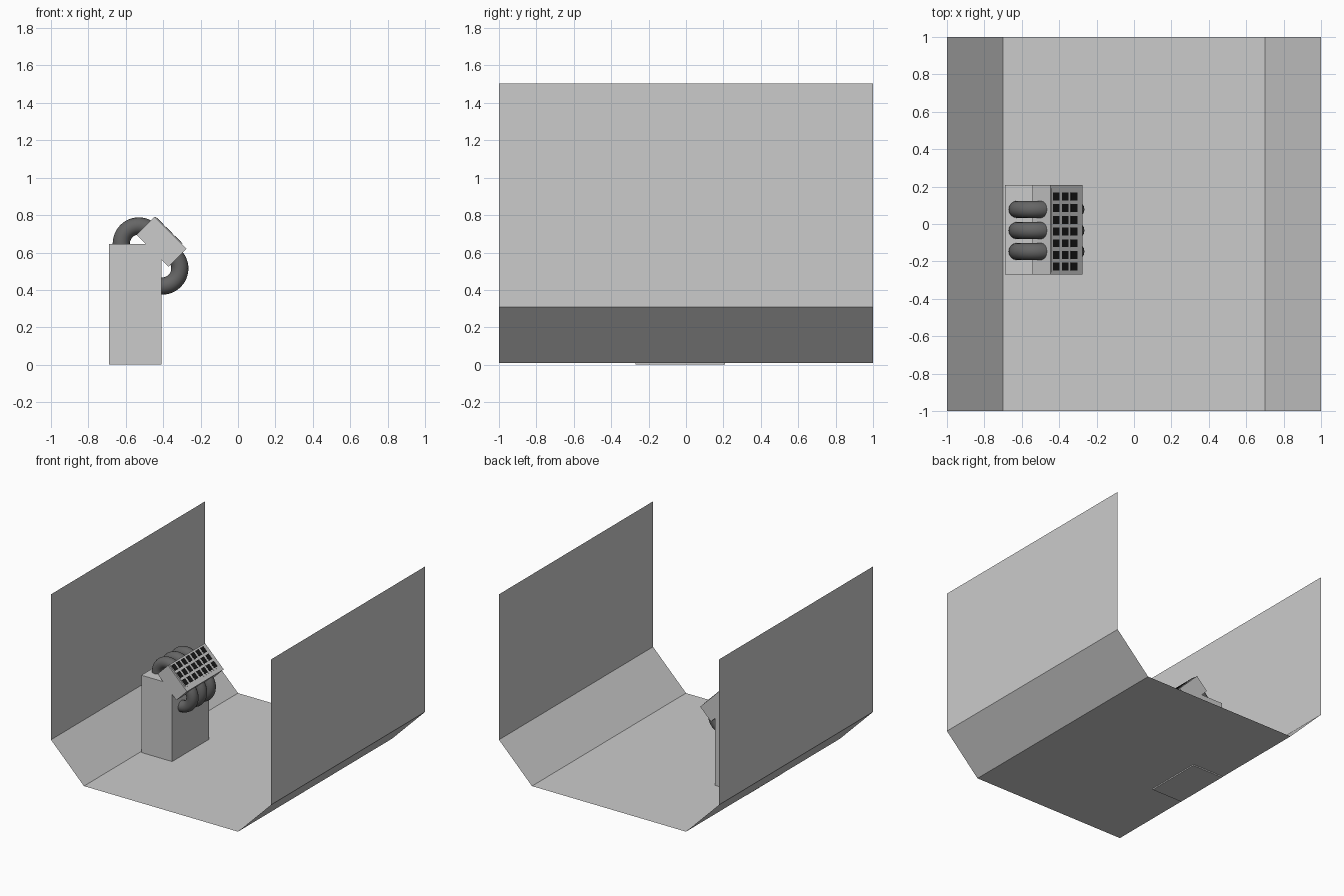
import bpy, bmesh, math
from mathutils import Vector

if "Cube" in bpy.data.objects:
    bpy.data.objects.remove(bpy.data.objects["Cube"])

Y0, Y1 = -0.27, 0.208


def finish(bm, name):
    mesh = bpy.data.meshes.new(name)
    bm.to_mesh(mesh)
    bm.free()
    ob = bpy.data.objects.new(name, mesh)
    bpy.context.collection.objects.link(ob)
    return ob


def prism(bm, profile, y0, y1):
    """Extrude a closed x-z profile along y."""
    face = bm.faces.new([bm.verts.new((x, y0, z)) for x, z in profile])
    ext = bmesh.ops.extrude_face_region(bm, geom=[face])
    verts = [g for g in ext["geom"] if isinstance(g, bmesh.types.BMVert)]
    bmesh.ops.translate(bm, verts=verts, vec=(0, y1 - y0, 0))
    bmesh.ops.recalc_face_normals(bm, faces=bm.faces)


# corridor: open single-sheet channel
bm = bmesh.new()
path = [(-1, 1.505), (-1, 0.31), (-0.7, 0.01), (0.7, 0.01), (1, 0.31), (1, 1.505)]
rows = [[bm.verts.new((x, y, z)) for x, z in path] for y in (-1, 1)]
for i in range(len(path) - 1):
    bm.faces.new((rows[0][i], rows[0][i + 1], rows[1][i + 1], rows[1][i]))
finish(bm, "corridor")

# pedestal with a sloped corner carrying the head
bm = bmesh.new()
prism(bm, [(-0.69, 0), (-0.41, 0), (-0.41, 0.563), (-0.492, 0.645), (-0.69, 0.645)], Y0, Y1)
finish(bm, "pedestal")

# tilted console head
bm = bmesh.new()
prism(bm, [(-0.446, 0.791), (-0.275, 0.621), (-0.372, 0.524), (-0.542, 0.695)], Y0, Y1)
finish(bm, "console_head")

# slope frame: u runs down the face, n points out of it
origin = Vector((-0.446, 0, 0.791))
u = Vector((1, 0, -1)).normalized()
n = Vector((1, 0, 1)).normalized()


def slope_slab(bm, u0, u1, y0, y1, h0, h1):
    pts = [origin + u * a + n * h for a, h in ((u0, h0), (u1, h0), (u1, h1), (u0, h1))]
    prism(bm, [(p.x, p.z) for p in pts], y0, y1)


# raised panel on the face
bm = bmesh.new()
slope_slab(bm, 0.004, 0.208, -0.257, 0.19, -0.01, 0.004)
finish(bm, "key_panel")

# black keys, three columns by seven rows
bm = bmesh.new()
for col in range(3):
    for row in range(7):
        a = 0.038 + col * 0.0675
        y = 0.147 - row * 0.0624
        slope_slab(bm, a - 0.025, a + 0.025, y - 0.021, y + 0.021, -0.005, 0.006)
keys = finish(bm, "keys")
black = bpy.data.materials.new("black")
black.diffuse_color = (0.01, 0.01, 0.01, 1)
black.use_nodes = True
black.node_tree.nodes["Principled BSDF"].inputs["Base Color"].default_value = black.diffuse_color
keys.data.materials.append(black)

# hoses looping over the top and under the head
for label, cx, cz in (("upper", -0.53, 0.648), ("lower", -0.405, 0.515)):
    for i, y in enumerate((0.078, -0.035, -0.147)):
        bpy.ops.mesh.primitive_torus_add(
            location=(cx, y, cz), rotation=(math.pi / 2, 0, 0),
            major_radius=0.094, minor_radius=0.046,
            major_segments=48, minor_segments=16)
        ob = bpy.context.object
        ob.name = f"{label}_hose_{i + 1}"
        dark = bpy.data.materials.get("hose_grey") or bpy.data.materials.new("hose_grey")
        dark.diffuse_color = (0.13, 0.13, 0.13, 1)
        dark.use_nodes = True
        dark.node_tree.nodes["Principled BSDF"].inputs["Base Color"].default_value = dark.diffuse_color
        ob.data.materials.append(dark)
        bpy.ops.object.shade_smooth_by_angle()
